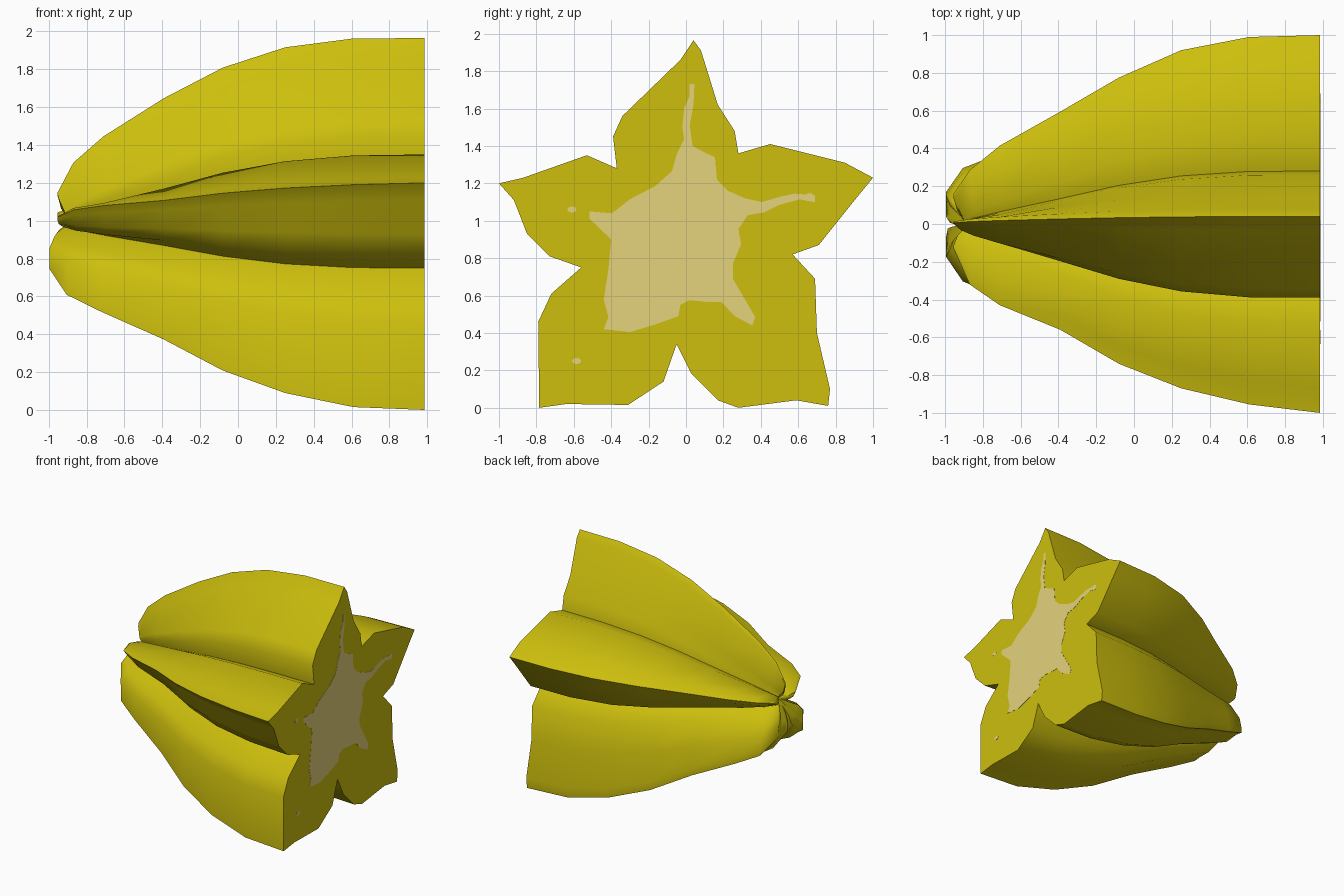
import bpy, bmesh, math

def material(name, rgb):
    m = bpy.data.materials.new(name)
    m.diffuse_color = (*rgb, 1)
    return m

yellow = material("fruit yellow", (0.61, 0.52, 0.004))
tan = material("core tan", (0.78, 0.65, 0.20))

def finish(name, bm, mat):
    bmesh.ops.recalc_face_normals(bm, faces=bm.faces)
    me = bpy.data.meshes.new(name)
    bm.to_mesh(me)
    bm.free()
    me.materials.append(mat)
    ob = bpy.data.objects.new(name, me)
    bpy.context.collection.objects.link(ob)
    return ob

# five-lobed cross-section of the cut end (y, z)
OUTLINE = [(.04, 1.965), (-.03, 1.86), (-.34, 1.56), (-.39, 1.45), (-.37, 1.28),
           (-.53, 1.35), (-.87, 1.23), (-1, 1.20), (-.92, 1.11), (-.85, .93),
           (-.73, .81), (-.56, .75), (-.72, .61), (-.79, .46), (-.785, 0),
           (-.64, .02), (-.31, .015), (-.12, .14), (-.05, .34), (.03, .18),
           (.17, .04), (.28, 0), (.59, .04), (.76, .01), (.77, .10), (.70, .40),
           (.69, .69), (.57, .82), (.71, .87), (.91, 1.12), (1, 1.23),
           (.85, 1.31), (.45, 1.41), (.28, 1.36), (.26, 1.48), (.17, 1.62), (.08, 1.91)]
CZ = 1.0
# ridge x, groove x, groove scale for each ring
STATIONS = [(.985, .985, 1), (.61, .61, .995), (.25, .25, .91), (-.08, -.08, .73),
            (-.39, -.39, .48), (-.71, -.70, .24), (-.87, -.84, .12),
            (-.955, -.90, .07), (-.935, -.89, .045)]
# ridge scale along the length for each lobe
TOP = [1, .998, .95, .84, .675, .468, .325, .16, .08]
FRONT = [1, .955, .87, .74, .56, .43, .32, .13, .07]
LOWER = [1, .985, .91, .79, .625, .475, .385, .25, .16]
BACK = [1, .99, .92, .775, .595, .415, .285, .16, .08]

def lobe(i):
    if i <= 4 or i > 33:
        return TOP
    return FRONT if i < 11 else LOWER if i < 28 else BACK

# fruit body lofted from the cut end to the stem tip
bm = bmesh.new()
rings = []
for k, (xr, xg, sg) in enumerate(STATIONS):
    ring = []
    for i, (y, z) in enumerate(OUTLINE):
        r = math.hypot(y, z - CZ)
        w = min(1, max(0, (r - .55) / .35))
        x = xg + (xr - xg) * w
        s = sg + (lobe(i)[k] - sg) * w
        if lobe(i) is LOWER and x < -.6:          # lower lobes reach further
            x -= .04 * w * min(1, (-.6 - x) / .3)
        ys = y * (s * .88 if lobe(i) is LOWER and k > 6 else s)
        ring.append(bm.verts.new((x, ys, CZ + (z - CZ) * s - (1 - s) * .01)))
    rings.append(ring)
n = len(OUTLINE)
for a, b in zip(rings, rings[1:]):
    for i in range(n):
        j = (i + 1) % n
        bm.faces.new((a[i], a[j], b[j], b[i]))
tip = bm.verts.new((-.88, 0, .99))
for i in range(n):
    bm.faces.new((rings[-1][i], rings[-1][(i + 1) % n], tip))
bm.faces.new(rings[0])
body = finish("fruit_body", bm, yellow)
bpy.context.view_layer.objects.active = body
body.select_set(True)
bpy.ops.object.shade_smooth_by_angle(angle=math.radians(50))

# thin pale plates on the cut face
def plate(name, pts):
    bm = bmesh.new()
    f = bm.faces.new([bm.verts.new((.984, y, z)) for y, z in pts])
    ext = bmesh.ops.extrude_face_region(bm, geom=[f])
    for v in ext["geom"]:
        if isinstance(v, bmesh.types.BMVert):
            v.co.x = .9865
    return finish(name, bm, tan)

CORE = [(.02, 1.73), (.045, 1.73), (.04, 1.62), (.02, 1.51), (.035, 1.40), (.09, 1.37),
        (.155, 1.34), (.165, 1.22), (.225, 1.16), (.315, 1.12), (.405, 1.10), (.51, 1.13),
        (.58, 1.145), (.64, 1.14), (.66, 1.15), (.69, 1.135), (.69, 1.10), (.65, 1.105),
        (.61, 1.115), (.50, 1.085), (.42, 1.045),
        (.33, 1.03), (.28, .955), (.295, .875), (.25, .77), (.25, .69), (.315, .58),
        (.37, .485), (.355, .44), (.26, .49), (.19, .565), (.12, .565), (.02, .575),
        (-.03, .55), (-.04, .49), (-.165, .445), (-.30, .405), (-.44, .42), (-.415, .485),
        (-.44, .58), (-.415, .74), (-.40, .90), (-.515, 1.01), (-.515, 1.05), (-.395, 1.04),
        (-.30, 1.115), (-.165, 1.185), (-.075, 1.265), (-.05, 1.355), (-.01, 1.435),
        (-.02, 1.50), (-.01, 1.60), (.02, 1.67)]
plate("core_patch", CORE)
for k, (cy, cz) in enumerate([(-.61, 1.06), (-.585, .25)]):
    plate(f"core_speck_{k + 1}", [(cy + .025 * math.cos(t * math.pi / 4),
                                   cz + .017 * math.sin(t * math.pi / 4)) for t in range(8)])
